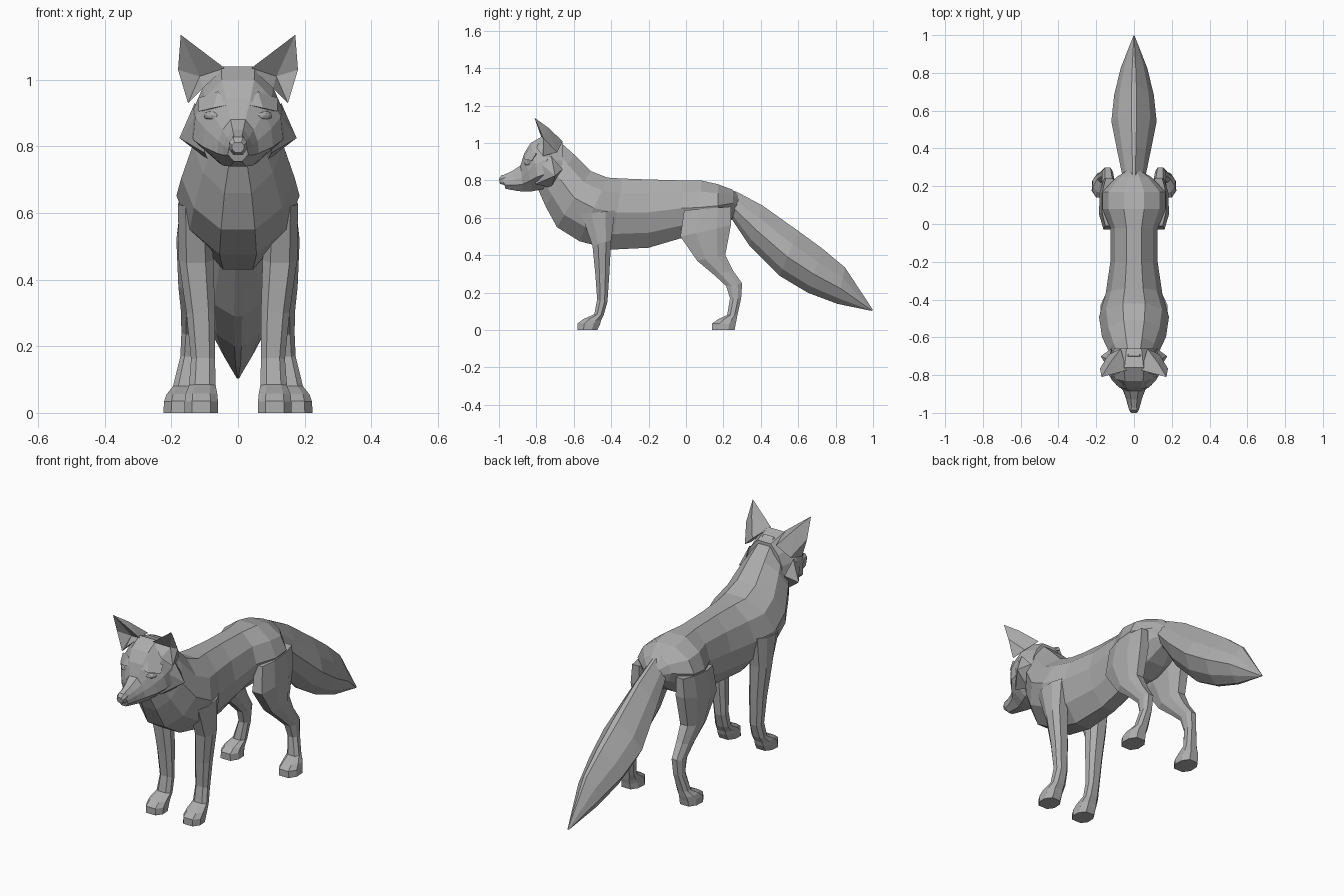
import bpy, bmesh
from mathutils import Vector

fur = bpy.data.materials.new("warm_grey")
fur.diffuse_color = (0.42, 0.42, 0.42, 1)

# Half cross-sections: (position from first edge to second edge, share of half width)
ROUND = [(0, .32), (.2, .8), (.48, 1), (.78, .78), (1, .3)]
LIMB = [(0, .55), (.3, 1), (.72, .95), (1, .5)]
TAIL = [(0, .12), (.3, .72), (.58, 1), (.85, .6), (1, .1)]
HEAD = [(0, .36), (.22, .75), (.45, .95), (.72, 1), (1, .42)]


def finish(name, bm):
    bmesh.ops.recalc_face_normals(bm, faces=bm.faces)
    me = bpy.data.meshes.new(name)
    bm.to_mesh(me)
    bm.free()
    me.materials.append(fur)
    ob = bpy.data.objects.new(name, me)
    bpy.context.collection.objects.link(ob)
    return ob


def loft(name, rings, shape, side=1):
    """Each ring: y, z of one edge, y, z of the opposite edge, half width, centre x."""
    bm = bmesh.new()
    loops = []
    for y0, z0, y1, z1, hw, *cx in rings:
        cx = side * cx[0] if cx else 0
        pts = [(t, w) for t, w in shape] + [(t, -w) for t, w in reversed(shape)]
        loops.append([bm.verts.new((cx + w * hw, y0 + (y1 - y0) * t, z0 + (z1 - z0) * t))
                      for t, w in pts])
    n = len(loops[0])
    for a, b in zip(loops, loops[1:]):
        for i in range(n):
            j = (i + 1) % n
            bm.faces.new((a[i], a[j], b[j], b[i]))
    bm.faces.new(loops[0])
    bm.faces.new(loops[-1])
    return finish(name, bm)


def shell(name, points, faces, side):
    bm = bmesh.new()
    vs = [bm.verts.new((side * x, y, z)) for x, y, z in points]
    for f in faces:
        bm.faces.new([vs[i] for i in f])
    return finish(name, bm)


# Neck, chest, belly and rump
loft("body", [
    (-.70, 1.03, -.79, .75, .09), (-.60, .94, -.75, .66, .135),
    (-.51, .85, -.69, .55, .17), (-.42, .815, -.57, .475, .185),
    (-.34, .81, -.40, .43, .15), (-.20, .805, -.20, .44, .125),
    (-.02, .80, -.03, .49, .125), (.08, .80, .08, .50, .168),
    (.17, .78, .17, .54, .168), (.25, .75, .25, .60, .09),
    (.29, .71, .27, .62, .04)], ROUND)

# Bushy tail ending in a point
loft("tail", [
    (.18, .76, .21, .62, .04), (.27, .74, .25, .585, .062),
    (.41, .665, .34, .45, .085), (.60, .53, .50, .29, .12),
    (.73, .435, .65, .20, .105), (.85, .335, .81, .14, .07),
    (1.0, .107, .99, .103, .004)], TAIL)

# Skull and tapering muzzle
loft("head", [
    (-.985, .825, -.965, .755, .03), (-.93, .85, -.91, .745, .045),
    (-.885, .88, -.87, .74, .062), (-.865, .945, -.82, .742, .105),
    (-.83, 1.0, -.78, .75, .135), (-.76, 1.04, -.73, .76, .14),
    (-.66, 1.01, -.66, .78, .11)], HEAD)

# Nose pad
loft("nose", [(-1.0, .812, -.995, .782, .018), (-.985, .828, -.97, .775, .027),
              (-.95, .835, -.95, .78, .025)], LIMB)

for side, tag in ((1, "left"), (-1, "right")):
    # Foreleg running down into the paw
    loft(tag + "_front_leg", [
        (-.56, .62, -.38, .64, .05, .13), (-.50, .45, -.40, .48, .052, .126),
        (-.485, .30, -.41, .30, .043, .112), (-.475, .165, -.42, .15, .036, .105),
        (-.49, .085, -.44, .08, .04, .107), (-.55, .058, -.455, .05, .048, .11),
        (-.58, .035, -.46, .03, .05, .11), (-.58, 0, -.475, 0, .05, .11)], LIMB, side)

    # Thigh, hock and hind paw
    loft(tag + "_hind_leg", [
        (-.01, .64, .24, .66, .04, .13), (-.03, .50, .24, .56, .052, .133),
        (.06, .37, .21, .40, .044, .135), (.15, .295, .25, .32, .036, .135),
        (.215, .235, .30, .25, .03, .14), (.235, .17, .295, .17, .028, .145),
        (.22, .08, .275, .08, .035, .16), (.17, .057, .27, .05, .045, .17),
        (.14, .035, .265, .03, .05, .172), (.14, 0, .26, 0, .052, .172)], LIMB, side)

    # Pointed ear with a hollow front
    shell(tag + "_ear", [
        (.172, -.81, 1.135), (.04, -.775, 1.035), (.105, -.80, .975), (.15, -.765, .93),
        (.18, -.765, 1.03), (.115, -.735, 1.01), (.07, -.66, 1.01), (.135, -.69, .95),
        (.13, -.74, 1.085)],
        [(0, 1, 5), (1, 2, 5), (2, 3, 5), (3, 4, 5), (4, 0, 5),
         (0, 8, 1), (1, 8, 6), (8, 7, 6), (8, 4, 7), (0, 4, 8), (4, 3, 7),
         (1, 6, 2), (6, 7, 3, 2)], side)

    # Cheek tuft
    shell(tag + "_cheek_tuft", [
        (.176, -.70, .825), (.115, -.80, .91), (.10, -.805, .78), (.09, -.72, .76),
        (.12, -.66, .86), (.13, -.72, .93)],
        [(0, 1, 2), (0, 2, 3), (0, 3, 4), (0, 4, 5), (0, 5, 1), (1, 5, 4, 3, 2)], side)

    # Brow ridge over the eye
    shell(tag + "_brow", [
        (.03, -.872, .925), (.075, -.868, .915), (.118, -.825, .905), (.12, -.80, .945),
        (.06, -.845, .965), (.07, -.80, .91)],
        [(0, 1, 4), (1, 2, 3, 4), (0, 5, 1), (1, 5, 2), (2, 5, 3), (3, 5, 4), (4, 5, 0)], side)

    # Almond eye
    bm = bmesh.new()
    bmesh.ops.create_icosphere(bm, subdivisions=2, radius=1)
    for v in bm.verts:
        v.co = Vector((side * .078 + v.co.x * .025,
                       -.845 + v.co.y * .018 + .4 * side * v.co.x * .025,
                       .892 + v.co.z * .015))
    finish(tag + "_eye", bm)
